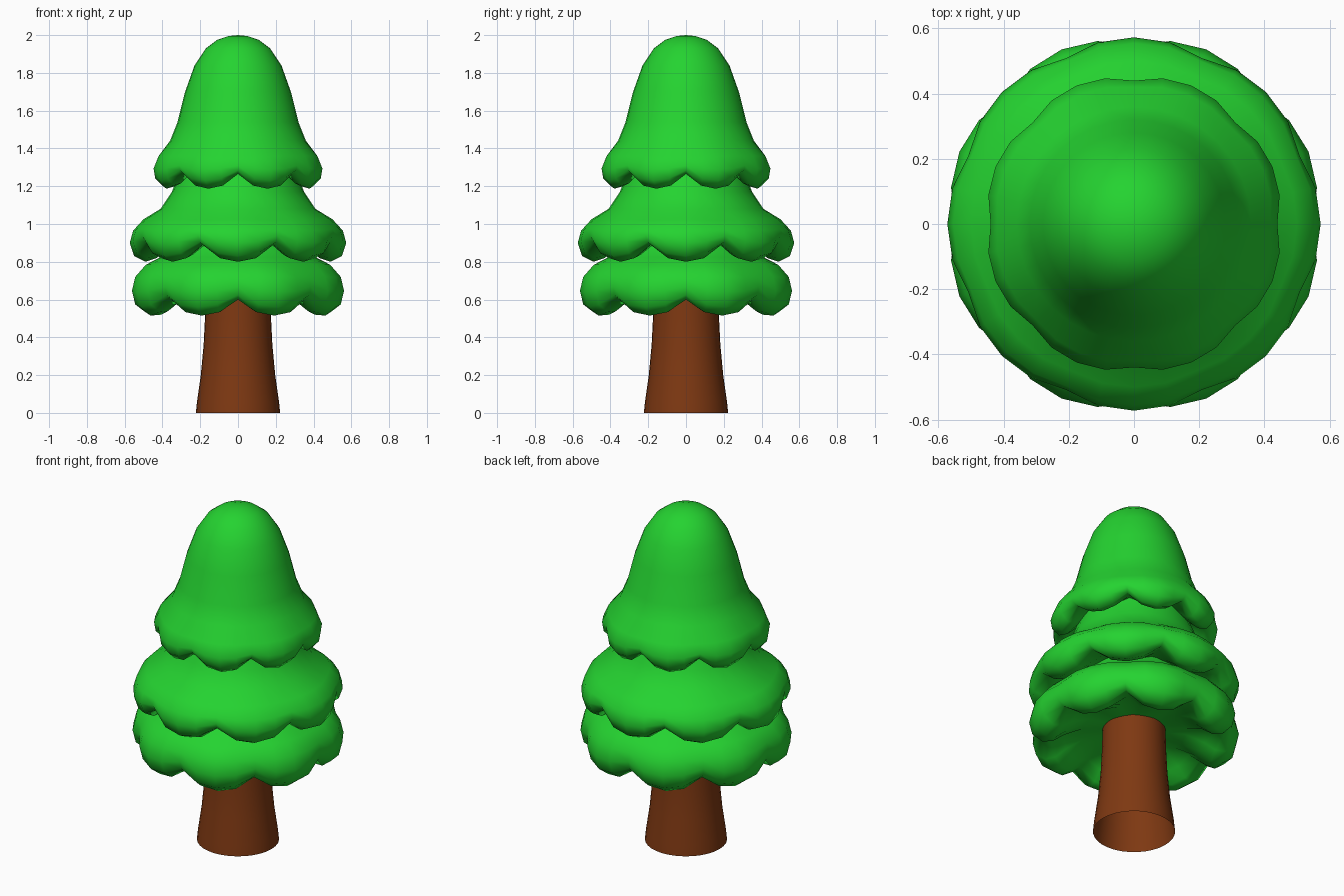
import bpy, bmesh
from math import sin, cos, pi, radians

cube = bpy.data.objects.get("Cube")
if cube:
    bpy.data.objects.remove(cube, do_unlink=True)

LOBES = 8           # scallops around each tier
SEGMENTS = 32       # faces around each ring


def make_material(name, rgb):
    mat = bpy.data.materials.new(name)
    mat.use_nodes = True
    mat.diffuse_color = (*rgb, 1)
    mat.node_tree.nodes["Principled BSDF"].inputs["Base Color"].default_value = (*rgb, 1)
    return mat


def revolve(name, lobe, notch, mat, first_notch=0, smooth_angle=75):
    """Revolve a profile that swings between a lobe and a notch shape."""
    bm = bmesh.new()
    rings = []
    for i in range(SEGMENTS):
        a = 2 * pi * i / SEGMENTS
        w = abs(sin((a - first_notch) * LOBES / 2)) ** 0.7
        ring = []
        for (r0, z0), (r1, z1) in zip(notch, lobe):
            r, z = r0 + (r1 - r0) * w, z0 + (z1 - z0) * w
            ring.append(bm.verts.new((r * cos(a), r * sin(a), z)))
        rings.append(ring)
    for i in range(SEGMENTS):
        a, b = rings[i], rings[(i + 1) % SEGMENTS]
        for j in range(len(a) - 1):
            bm.faces.new((a[j], a[j + 1], b[j + 1], b[j]))
    # Merge the points that meet on the axis
    bmesh.ops.remove_doubles(bm, verts=bm.verts, dist=0.0005)
    bmesh.ops.recalc_face_normals(bm, faces=bm.faces)
    mesh = bpy.data.meshes.new(name)
    bm.to_mesh(mesh)
    bm.free()
    mesh.materials.append(mat)
    obj = bpy.data.objects.new(name, mesh)
    bpy.context.collection.objects.link(obj)
    bpy.ops.object.select_all(action='DESELECT')
    obj.select_set(True)
    bpy.context.view_layer.objects.active = obj
    bpy.ops.object.shade_smooth_by_angle(angle=radians(smooth_angle))
    return obj


leaf = make_material("leaf green", (0.018, 0.65, 0.03))
bark = make_material("bark brown", (0.21, 0.04, 0.006))

# Trunk: flared tube, open at the foot
trunk = [(0.223, 0), (0.217, 0.06), (0.197, 0.2), (0.182, 0.36), (0.175, 0.5), (0.17, 0.68)]
revolve("trunk", trunk, trunk, bark)

# Crown: tall dome with a scalloped hem
dome = [(0, 2), (0.05, 1.995), (0.11, 1.975), (0.17, 1.93), (0.23, 1.84),
        (0.28, 1.7), (0.32, 1.54), (0.36, 1.44)]
revolve("top_tier",
        dome + [(0.43, 1.36), (0.46, 1.29), (0.45, 1.23), (0.41, 1.187),
                (0.36, 1.2), (0.31, 1.25), (0.25, 1.28)],
        dome + [(0.42, 1.36), (0.44, 1.31), (0.435, 1.285), (0.405, 1.265),
                (0.37, 1.275), (0.32, 1.29), (0.25, 1.3)],
        leaf)

# Middle skirt, turned by half a lobe
neck = [(0.26, 1.4), (0.31, 1.27), (0.35, 1.17), (0.41, 1.08)]
revolve("middle_tier",
        neck + [(0.5, 1.025), (0.555, 0.965), (0.573, 0.9), (0.55, 0.83),
                (0.49, 0.8), (0.43, 0.82), (0.36, 0.88), (0.28, 0.92)],
        neck + [(0.49, 1.02), (0.54, 0.975), (0.55, 0.94), (0.53, 0.905),
                (0.49, 0.89), (0.44, 0.9), (0.37, 0.915), (0.28, 0.925)],
        leaf, first_notch=pi / LOBES)

# Lower skirt, with its ceiling closing around the trunk
neck = [(0.28, 0.98), (0.35, 0.88), (0.41, 0.825)]
revolve("bottom_tier",
        neck + [(0.5, 0.785), (0.56, 0.72), (0.58, 0.64), (0.56, 0.56), (0.5, 0.515),
                (0.44, 0.52), (0.38, 0.57), (0.28, 0.625), (0.12, 0.635)],
        neck + [(0.49, 0.78), (0.535, 0.72), (0.545, 0.67), (0.535, 0.625), (0.5, 0.6),
                (0.46, 0.61), (0.39, 0.625), (0.28, 0.632), (0.12, 0.635)],
        leaf)
